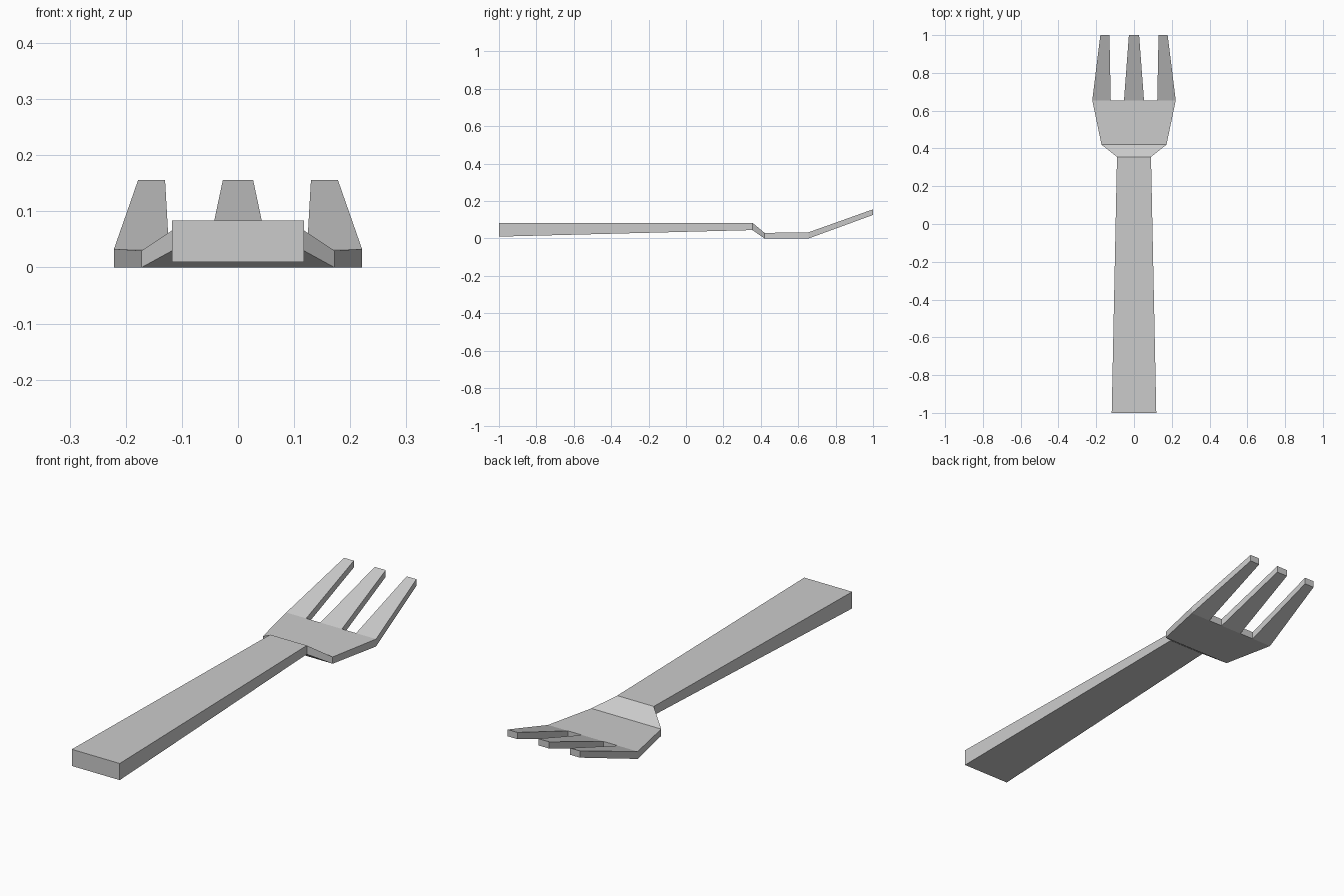
import bpy, bmesh

if "Cube" in bpy.data.objects:
    bpy.data.objects.remove(bpy.data.objects["Cube"])

bm = bmesh.new()

# Cross-sections along the fork: y, bottom z, top z
TAIL, NECK, HEAD, ROOT, TIP = (
    (-1.0, 0.010, 0.084), (0.355, 0.045, 0.084), (0.42, 0.0, 0.030),
    (0.655, 0.0, 0.033), (1.0, 0.126, 0.156))


def row(station, xs):
    """Bottom/top vertex pairs at each x of a station."""
    y, z0, z1 = station
    return [(bm.verts.new((x, y, z0)), bm.verts.new((x, y, z1))) for x in xs]


def wall(a, b):
    bm.faces.new((a[0], b[0], b[1], a[1]))


def span(near, far):
    """Top, bottom and both sides between two rows."""
    for k in (0, 1):
        bm.faces.new([p[k] for p in near] + [p[k] for p in reversed(far)])
    wall(near[0], far[0])
    wall(near[-1], far[-1])


# Handle, sloping neck and head
tail = row(TAIL, (-0.118, 0.118))
neck = row(NECK, (-0.09, 0.09))
head = row(HEAD, (-0.172, 0.172))
root = row(ROOT, (-0.221, -0.123, -0.053, 0.053, 0.123, 0.221))
wall(*tail)
span(tail, neck)
span(neck, head)
span(head, root)

# Gaps between tines
wall(root[1], root[2])
wall(root[3], root[4])

# Three raised tines
for i, xs in enumerate(((-0.178, -0.130), (-0.027, 0.027), (0.130, 0.178))):
    tip = row(TIP, xs)
    span(root[2 * i:2 * i + 2], tip)
    wall(*tip)

bmesh.ops.recalc_face_normals(bm, faces=bm.faces)
mesh = bpy.data.meshes.new("fork")
bm.to_mesh(mesh)
bm.free()
bpy.context.collection.objects.link(bpy.data.objects.new("fork", mesh))
